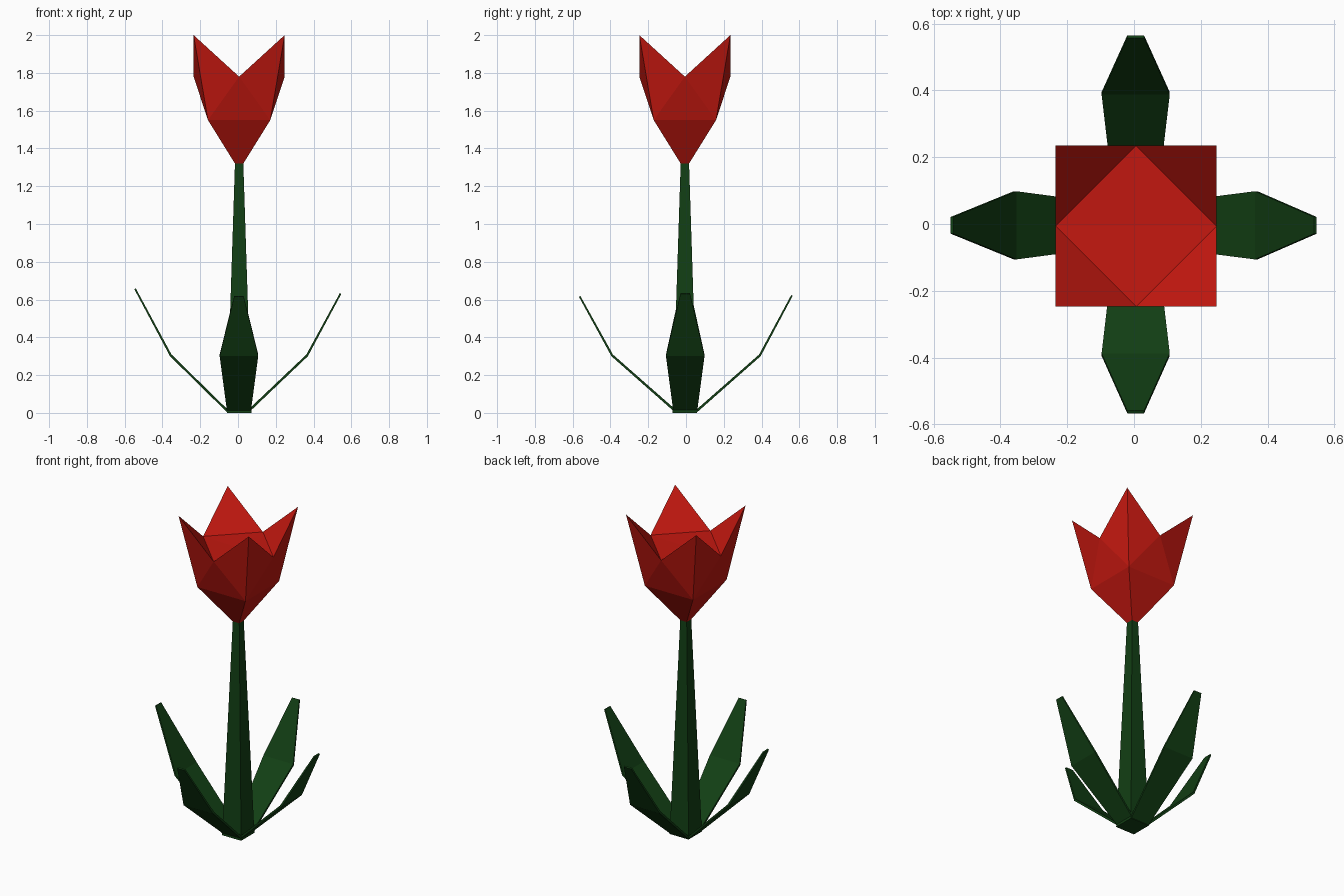
import bpy
from math import pi
from mathutils import Matrix, Vector

if "Cube" in bpy.data.objects:
    bpy.data.objects.remove(bpy.data.objects["Cube"])

CX, CY = 0.006, -0.006  # flower and stem sit slightly off centre


def material(name, color):
    m = bpy.data.materials.new(name)
    m.diffuse_color = color
    m.use_nodes = True
    m.node_tree.nodes["Principled BSDF"].inputs["Base Color"].default_value = m.diffuse_color
    return m


def make(name, verts, faces, mat):
    me = bpy.data.meshes.new(name)
    me.from_pydata(verts, [], faces)
    me.materials.append(mat)
    ob = bpy.data.objects.new(name, me)
    bpy.context.collection.objects.link(ob)
    return ob


def square(r, z):
    return [(CX + sx * r, CY + sy * r, z) for sx, sy in ((-1, -1), (1, -1), (1, 1), (-1, 1))]


def walls(a, b):
    return [(a + i, a + (i + 1) % 4, b + (i + 1) % 4, b + i) for i in range(4)]


red = material("petal_red", (0.55, 0.009, 0.005, 1))
green = material("leaf_green", (0.006, 0.05, 0.007, 1))

# Stem: tapered square column
make("stem", square(0.065, 0) + square(0.022, 1.325), [(3, 2, 1, 0), (4, 5, 6, 7)] + walls(0, 4), green)

# Blossom: square cup with four pointed corners and notched sides
R = 0.241
mids = [(CX, CY - R, 1.78), (CX + R, CY, 1.78), (CX, CY + R, 1.78), (CX - R, CY, 1.78)]
verts = square(0.022, 1.32) + square(0.165, 1.55) + square(R, 2.0) + mids + [(CX, CY, 1.775)]
faces = [(3, 2, 1, 0)] + walls(0, 4)
for i in range(4):
    j = (i + 1) % 4
    a, b, m = 4 + i, 4 + j, 12 + i
    faces += [(a, b, m), (a, m, 8 + i), (b, 8 + j, m)]         # outer side
    faces += [(m, 8 + j, 12 + j), (m, 12 + j, 16)]             # inner top
make("blossom", verts, faces, red)


# Leaves: thin bent blades, defined by (distance, height, half width)
def leaf(name, angle, bend, tip, tip_z, shift):
    rows = [(0.055, 0.0, 0.062), (bend, 0.30, 0.102), (tip, tip_z, 0.025)]
    lift = [Vector((-0.006, 0, 0.012)), Vector((-0.008, 0, 0.009)), Vector((-0.008, 0, 0.004))]
    turn = Matrix.Rotation(angle, 3, 'Z')
    verts = []
    for (d, z, w), up in zip(rows, lift):
        ring = [Vector((d, -w, z)), Vector((d, w, z))]
        ring += [ring[1] + up, ring[0] + up]
        verts += [turn @ p + Vector(shift) for p in ring]
    faces = [(0, 1, 2, 3), (11, 10, 9, 8)]
    for k in (0, 4):
        faces += [(k + i, k + 4 + i, k + 4 + (i + 1) % 4, k + (i + 1) % 4) for i in range(4)]
    make(name, verts, faces, green)


leaf("right_leaf", 0, 0.37, 0.547, 0.63, (0, -0.004, 0))
leaf("back_leaf", pi / 2, 0.395, 0.565, 0.62, (0.005, 0, 0))
leaf("left_leaf", pi, 0.36, 0.549, 0.655, (0, -0.004, 0))
leaf("front_leaf", 3 * pi / 2, 0.395, 0.567, 0.615, (0.005, 0, 0))
